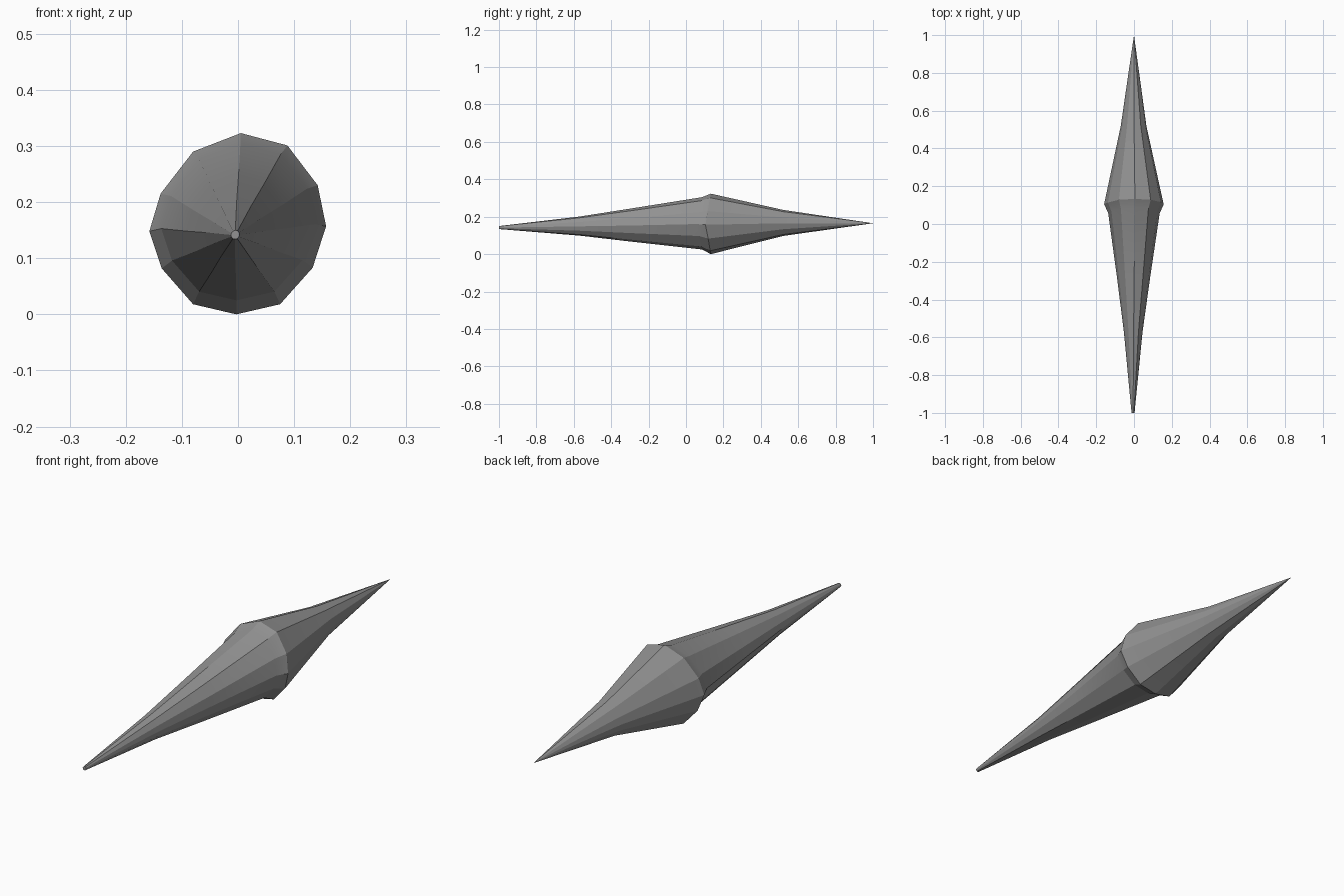
import bpy, bmesh, math
from mathutils import Vector

default = bpy.data.objects.get("Cube")
if default:
    bpy.data.objects.remove(default, do_unlink=True)

# Single grey colour
grey = bpy.data.materials.new("stone_grey")
grey.use_nodes = True
colour = (0.29, 0.29, 0.29, 1)
grey.diffuse_color = colour
grey.node_tree.nodes["Principled BSDF"].inputs["Base Color"].default_value = colour

# Slightly uneven twelve-sided cross-section at the widest point (x, z)
RIM = [(0.157, 0.157), (0.142, 0.23), (0.088, 0.301), (0.005, 0.323),
       (-0.08, 0.29), (-0.138, 0.215), (-0.158, 0.148), (-0.136, 0.082),
       (-0.08, 0.018), (-0.003, 0), (0.075, 0.018), (0.133, 0.083)]
CENTRE = Vector((0, 0.162))

# Stations: y, scale of the rim, centre x, centre z, bow of the ring along y
STATIONS = [(-1.0, 0.05, -0.005, 0.142, 0),
            (-0.57, 0.315, -0.004, 0.150, 0),
            (-0.28, 0.56, -0.002, 0.156, 0),
            (0.055, 0.865, 0, 0.165, 0.03),
            (0.103, 1.0, 0, 0.162, 0.03),
            (0.52, 0.43, -0.002, 0.167, 0)]


def add_ring(bm, y, scale, cx, cz, bow):
    """Scaled copy of the cross-section, bowed back at top and bottom."""
    ring = []
    for point in RIM:
        offset = Vector(point) - CENTRE
        lift = bow * abs(offset.normalized().y)
        ring.append(bm.verts.new((cx + offset.x * scale, y + lift,
                                  cz + offset.y * scale)))
    return ring


# Spindle: blunt front end, flared collar, pointed rear end
bm = bmesh.new()
rings = [add_ring(bm, *station) for station in STATIONS]
count = len(RIM)
for a, b in zip(rings, rings[1:]):
    for i in range(count):
        j = (i + 1) % count
        bm.faces.new((a[i], a[j], b[j], b[i]))
bm.faces.new(rings[0])
tip = bm.verts.new((0, 1, 0.165))
for i in range(count):
    bm.faces.new((rings[-1][i], rings[-1][(i + 1) % count], tip))
bmesh.ops.recalc_face_normals(bm, faces=bm.faces)

mesh = bpy.data.meshes.new("spindle")
bm.to_mesh(mesh)
bm.free()
mesh.materials.append(grey)
spindle = bpy.data.objects.new("spindle", mesh)
bpy.context.collection.objects.link(spindle)

# Keep the long facets crisp, soften only the shallow bends
bpy.ops.object.select_all(action="DESELECT")
spindle.select_set(True)
bpy.context.view_layer.objects.active = spindle
bpy.ops.object.shade_smooth_by_angle(angle=math.radians(18))
